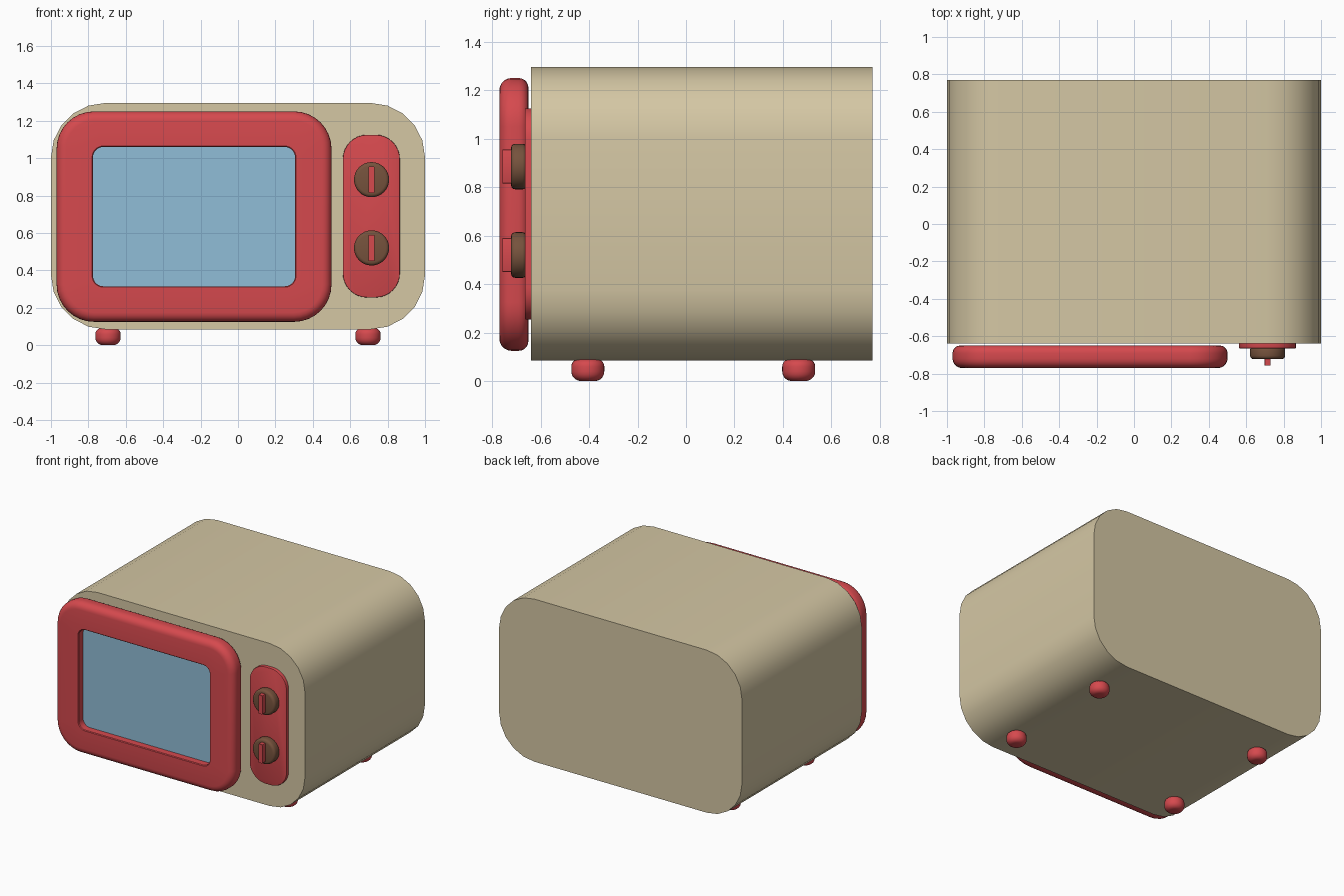
import bpy, bmesh, math

if "Cube" in bpy.data.objects:
    bpy.data.objects.remove(bpy.data.objects["Cube"])


def material(name, rgb):
    m = bpy.data.materials.new(name)
    m.diffuse_color = (*rgb, 1)
    m.use_nodes = True
    m.node_tree.nodes["Principled BSDF"].inputs["Base Color"].default_value = m.diffuse_color
    return m


BEIGE = material("beige", (0.66, 0.57, 0.37))
RED = material("red", (0.67, 0.067, 0.076))
BLUE = material("glass blue", (0.28, 0.51, 0.68))
BROWN = material("brown", (0.18, 0.085, 0.046))


def rounded_rect(w, h, r, seg):
    """Outline of a rounded rectangle centred on the origin."""
    pts = []
    for k, (sx, sz) in enumerate(((1, 1), (-1, 1), (-1, -1), (1, -1))):
        for i in range(seg + 1):
            a = math.pi / 2 * (k + i / seg)
            pts.append((sx * (w / 2 - r) + r * math.cos(a),
                        sz * (h / 2 - r) + r * math.sin(a)))
    return pts


def loft(name, mat, centre, rings, seg=8, closed=False, upright=False, angle=35):
    """Bridge rounded-rectangle rings (w, h, r, depth); depth runs along y, or z if upright."""
    bm = bmesh.new()
    loops = []
    for w, h, r, d in rings:
        loops.append([bm.verts.new((u, v, d) if upright else (u, d, v))
                      for u, v in rounded_rect(w, h, r, seg)])
    n = len(loops[0])
    pairs = list(zip(loops, loops[1:]))
    if closed:
        pairs.append((loops[-1], loops[0]))
    else:
        bm.faces.new(loops[0])
        bm.faces.new(loops[-1])
    for a, b in pairs:
        for i in range(n):
            j = (i + 1) % n
            bm.faces.new((a[i], a[j], b[j], b[i]))
    bmesh.ops.remove_doubles(bm, verts=bm.verts, dist=1e-5)
    bmesh.ops.recalc_face_normals(bm, faces=bm.faces)
    me = bpy.data.meshes.new(name)
    bm.to_mesh(me)
    bm.free()
    me.materials.append(mat)
    ob = bpy.data.objects.new(name, me)
    ob.location = centre
    bpy.context.collection.objects.link(ob)
    bpy.ops.object.select_all(action='DESELECT')
    ob.select_set(True)
    bpy.context.view_layer.objects.active = ob
    bpy.ops.object.shade_smooth_by_angle(angle=math.radians(angle))
    return ob


def soft_rings(w, h, r, d0, d1, b0, b1, steps=5):
    """Rings of a slab from d0 to d1 with rounded rims b0 and b1."""
    def ring(inset, d):
        return (w - 2 * inset, h - 2 * inset, r - inset, d)
    out = []
    for b, d, s in ((b0, d0, 1), (b1, d1, -1)):
        if b == 0:
            part = [ring(0, d)]
        else:
            part = []
            for i in range(steps + 1):
                t = math.pi / 2 * i / steps
                part.append(ring(b * (1 - math.sin(t)), d + s * b * (1 - math.cos(t))))
        out += part if s == 1 else part[::-1]
    return out


# Oven body
loft("oven_body", BEIGE, (0, 0, 0.69),
     soft_rings(2.0, 1.21, 0.29, -0.64, 0.77, 0, 0), seg=5)

# Door frame: soft outer rim, crisp window opening
outer = soft_rings(1.47, 1.125, 0.2, -0.77, -0.65, 0.05, 0.04)
hole = [(1.08, 0.745, 0.055, -0.65), (1.08, 0.745, 0.055, -0.765), (1.09, 0.755, 0.06, -0.77)]
loft("door_frame", RED, (-0.235, 0, 0.6875), outer + hole, closed=True)

# Window glass
loft("door_glass", BLUE, (-0.235, 0, 0.6875),
     soft_rings(1.09, 0.755, 0.06, -0.715, -0.66, 0, 0))

# Control panel
loft("control_panel", RED, (0.713, 0, 0.69),
     soft_rings(0.305, 0.87, 0.13, -0.665, -0.638, 0.004, 0, 2))

# Knobs with grips
for label, z in (("upper", 0.885), ("lower", 0.52)):
    loft(label + "_knob", BROWN, (0.714, 0, z),
         soft_rings(0.188, 0.188, 0.094, -0.722, -0.66, 0.018, 0.014, 3))
    loft(label + "_knob_grip", RED, (0.714, 0, z),
         soft_rings(0.032, 0.14, 0.004, -0.757, -0.715, 0, 0), seg=2)

# Feet
for xl, x in (("left", -0.695), ("right", 0.695)):
    for yl, y in (("front", -0.405), ("back", 0.465)):
        loft(f"{yl}_{xl}_foot", RED, (x, y, 0),
             soft_rings(0.136, 0.136, 0.068, 0, 0.09, 0.04, 0.03),
             upright=True)
